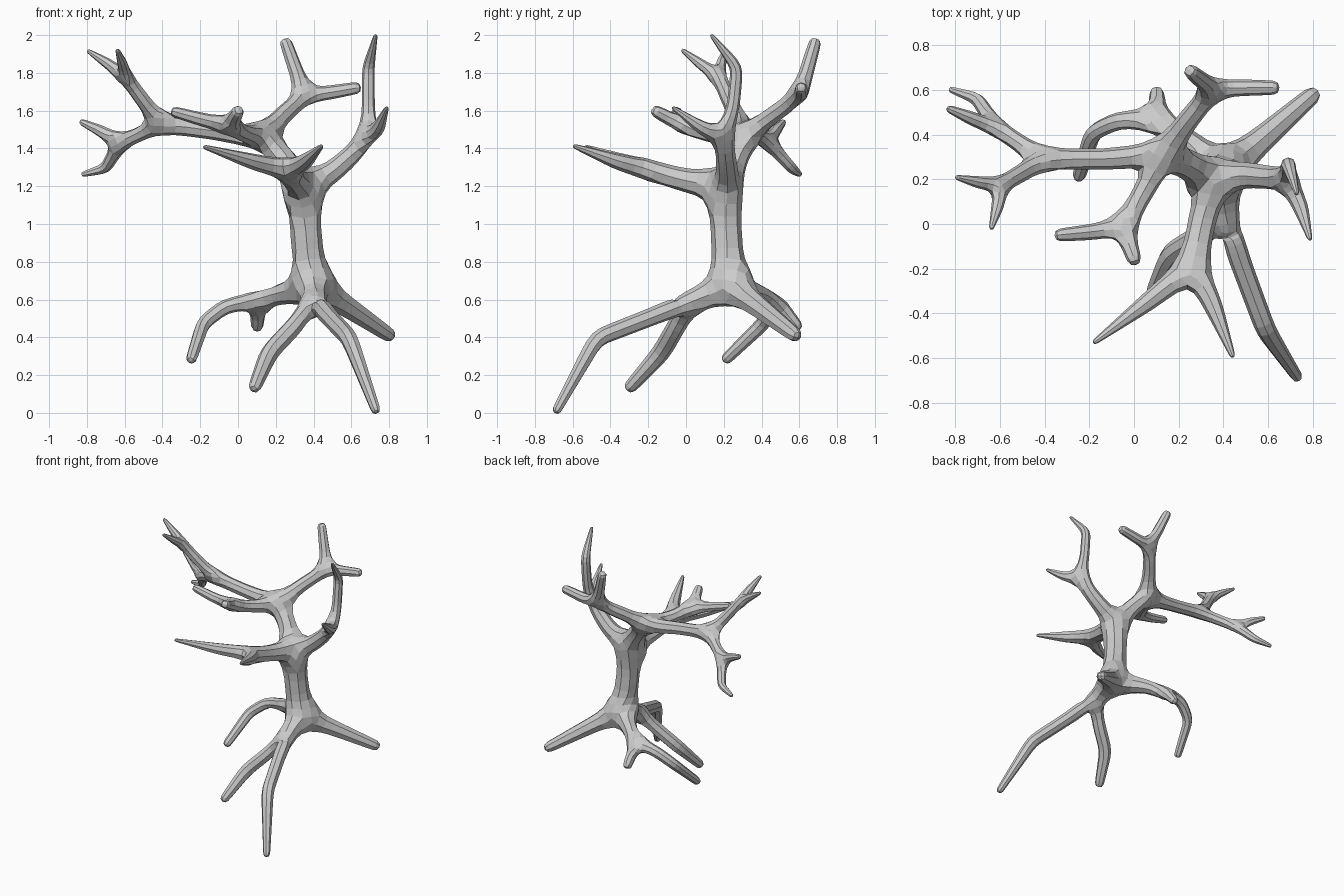
import bpy

bark = bpy.data.materials.new("grey bark")
bark.diffuse_color = (0.6, 0.6, 0.6, 1)

verts, edges, radii = [], [], []


def limb(start, *points):
    """Grow a chain of (x, y, z, radius) points from vertex index start; return last index."""
    prev = start
    for x, y, z, r in points:
        verts.append((x, y, z))
        radii.append(r)
        i = len(verts) - 1
        if prev is not None:
            edges.append((prev, i))
        prev = i
    return prev


# trunk
base = limb(None, (0.39, 0.22, 0.67, 0.095))
crown = limb(base, (0.37, 0.22, 0.82, 0.078), (0.355, 0.21, 1.02, 0.076), (0.345, 0.21, 1.20, 0.082))

# roots: back right, back left with stub, front pair
limb(base, (0.55, 0.36, 0.58, 0.055), (0.825, 0.60, 0.395, 0.034))
knee = limb(base, (0.25, 0.36, 0.635, 0.052), (0.11, 0.47, 0.60, 0.044))
limb(knee, (0.10, 0.605, 0.435, 0.028))
limb(knee, (-0.07, 0.465, 0.565, 0.036), (-0.185, 0.41, 0.475, 0.034), (-0.252, 0.195, 0.268, 0.026))
fork = limb(base, (0.41, 0.03, 0.595, 0.05))
limb(fork, (0.30, -0.05, 0.46, 0.044), (0.165, -0.13, 0.32, 0.044), (0.08, -0.315, 0.115, 0.029))
limb(fork, (0.48, -0.18, 0.51, 0.043), (0.59, -0.475, 0.395, 0.041), (0.737, -0.695, -0.005, 0.022))

# front bough with two spikes
fork = limb(crown, (0.305, 0.02, 1.225, 0.058), (0.27, -0.18, 1.28, 0.053))
limb(fork, (0.06, -0.35, 1.335, 0.037), (-0.185, -0.535, 1.41, 0.010))
limb(fork, (0.36, -0.38, 1.335, 0.037), (0.445, -0.60, 1.415, 0.010))

# right bough with spike and upright
fork = limb(crown, (0.50, 0.22, 1.275, 0.052), (0.69, 0.20, 1.445, 0.045))
limb(fork, (0.745, 0.08, 1.51, 0.033), (0.79, -0.075, 1.62, 0.009))
limb(fork, (0.69, 0.25, 1.62, 0.031), (0.69, 0.27, 1.83, 0.030), (0.73, 0.13, 2.005, 0.009))

# left crown where three boughs part
head = limb(crown, (0.25, 0.26, 1.34, 0.060), (0.13, 0.31, 1.455, 0.055))

# back bough with two blunt twigs
fork = limb(head, (0.23, 0.45, 1.57, 0.043), (0.355, 0.605, 1.68, 0.042))
limb(fork, (0.30, 0.645, 1.83, 0.034), (0.245, 0.69, 1.985, 0.028))
limb(fork, (0.48, 0.61, 1.695, 0.034), (0.655, 0.61, 1.725, 0.028))

# middle bough with two blunt twigs
fork = limb(head, (0.04, 0.14, 1.475, 0.043), (-0.045, -0.005, 1.515, 0.041))
limb(fork, (-0.18, -0.035, 1.55, 0.033), (-0.36, -0.052, 1.60, 0.025))
limb(fork, (0.008, -0.185, 1.61, 0.028))

# left bough with upper and lower sprays
split = limb(head, (-0.14, 0.29, 1.495, 0.042), (-0.41, 0.29, 1.53, 0.045))
fork = limb(split, (-0.50, 0.23, 1.65, 0.036), (-0.595, 0.175, 1.78, 0.034))
limb(fork, (-0.69, 0.185, 1.85, 0.026), (-0.80, 0.21, 1.92, 0.009))
limb(fork, (-0.61, 0.08, 1.845, 0.026), (-0.64, -0.025, 1.925, 0.009))
fork = limb(split, (-0.51, 0.36, 1.48, 0.036), (-0.625, 0.435, 1.43, 0.036))
limb(fork, (-0.72, 0.47, 1.49, 0.029), (-0.84, 0.52, 1.545, 0.014))
limb(fork, (-0.70, 0.56, 1.295, 0.027), (-0.83, 0.605, 1.26, 0.012))

# skin the skeleton into one flat-faced tree
mesh = bpy.data.meshes.new("bare_tree")
mesh.from_pydata(verts, edges, [])
tree = bpy.data.objects.new("bare_tree", mesh)
bpy.context.collection.objects.link(tree)
mesh.materials.append(bark)
skin = tree.modifiers.new("skin", 'SKIN')
skin.use_smooth_shade = False
skin.branch_smoothing = 0.3
for sv, r in zip(mesh.skin_vertices[0].data, radii):
    sv.radius = (r * 1.2, r * 1.2)
    sv.use_root = False
mesh.skin_vertices[0].data[base].use_root = True
sub = tree.modifiers.new("round", 'SUBSURF')
sub.levels = sub.render_levels = 1
